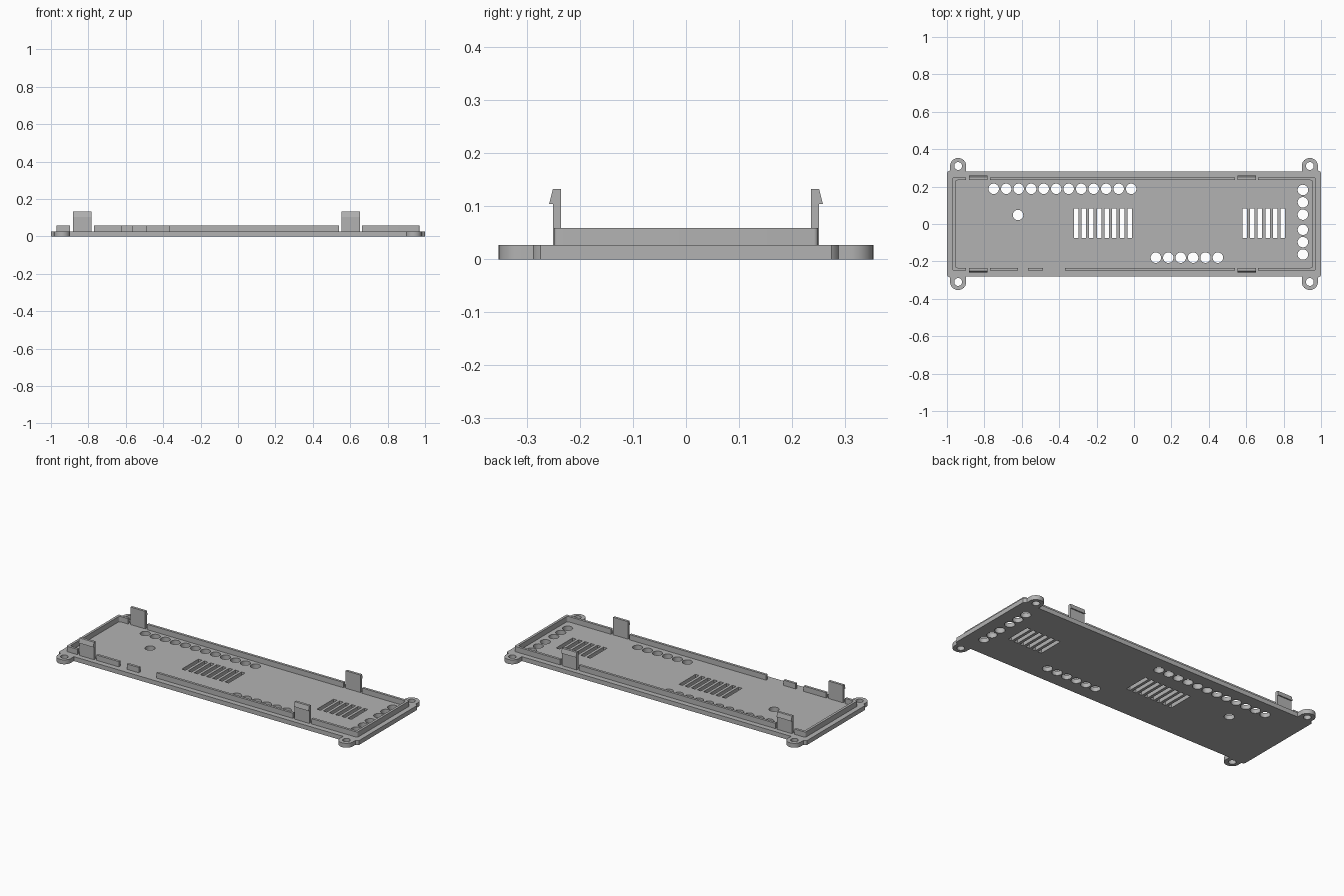
import bpy, bmesh, math

cube = bpy.data.objects.get("Cube")
if cube:
    bpy.data.objects.remove(cube, do_unlink=True)

grey = bpy.data.materials.new("plastic grey")
grey.use_nodes = True
colour = (0.45, 0.45, 0.45, 1)
grey.diffuse_color = colour
grey.node_tree.nodes["Principled BSDF"].inputs["Base Color"].default_value = colour

PLATE_TOP, RAIL_TOP = 0.0265, 0.0585
RAIL_OUT, RAIL_IN = 0.249, 0.234


def finish(name, mesh):
    """Weld the mesh, tidy its normals and add it to the scene."""
    bm = bmesh.new()
    bm.from_mesh(mesh)
    bmesh.ops.remove_doubles(bm, verts=bm.verts, dist=1e-5)
    bmesh.ops.recalc_face_normals(bm, faces=bm.faces)
    bm.to_mesh(mesh)
    bm.free()
    mesh.materials.clear()
    mesh.materials.append(grey)
    obj = bpy.data.objects.new(name, mesh)
    bpy.context.collection.objects.link(obj)
    bpy.ops.object.select_all(action="DESELECT")
    obj.select_set(True)
    bpy.context.view_layer.objects.active = obj
    bpy.ops.object.shade_smooth_by_angle(angle=math.radians(30))
    return obj


def prism(name, loops, z0, z1):
    """Extrude a flat outline (first loop) with holes (other loops)."""
    curve = bpy.data.curves.new(name, "CURVE")
    curve.dimensions, curve.fill_mode = "2D", "BOTH"
    curve.extrude = (z1 - z0) / 2
    for loop in loops:
        spline = curve.splines.new("POLY")
        spline.points.add(len(loop) - 1)
        for point, (x, y) in zip(spline.points, loop):
            point.co = (x, y, 0, 1)
        spline.use_cyclic_u = True
    temp = bpy.data.objects.new(name + " outline", curve)
    bpy.context.collection.objects.link(temp)
    bpy.context.view_layer.update()
    graph = bpy.context.evaluated_depsgraph_get()
    mesh = bpy.data.meshes.new_from_object(temp.evaluated_get(graph))
    bpy.data.objects.remove(temp, do_unlink=True)
    for v in mesh.vertices:
        v.co.z += (z0 + z1) / 2
    return finish(name, mesh)


def arc(x, y, r, a0, a1, n):
    angles = [math.radians(a0 + (a1 - a0) * i / n) for i in range(n + 1)]
    return [(x + r * math.cos(a), y + r * math.sin(a)) for a in angles]


def circle(x, y, r):
    return arc(x, y, r, 0, 360, 32)[:-1]


def rect(x0, x1, y0, y1):
    return [(x0, y0), (x1, y0), (x1, y1), (x0, y1)]


# Plate outline: one corner with its screw ear, mirrored to all four
EAR_X, EAR_Y, EAR_R = 0.94, 0.31, 0.043
corner = ([(1, 0.274), (0.995, 0.281), (EAR_X + EAR_R, 0.287)]
          + arc(EAR_X, EAR_Y, EAR_R, 0, 180, 20)
          + [(EAR_X - EAR_R, 0.281)])
outline = []
for sx, sy in ((1, 1), (-1, 1), (-1, -1), (1, -1)):
    part = [(sx * x, sy * y) for x, y in corner]
    outline += part if sx * sy > 0 else part[::-1]

# Round holes: screw holes, three rows and one single hole
holes = [circle(sx * EAR_X, sy * EAR_Y, 0.021) for sx in (-1, 1) for sy in (-1, 1)]
spots = [(-0.75 + 0.0668 * i, 0.188) for i in range(12)]
spots += [(0.117 + 0.0663 * i, -0.18) for i in range(6)]
spots += [(0.903, y + 0.066 * i) for y in (-0.163, 0.05) for i in range(3)]
spots.append((-0.62, 0.048))
holes += [circle(x, y, 0.028) for x, y in spots]

# Vent slots
for start, count in ((-0.31, 8), (0.591, 6)):
    for i in range(count):
        x = start + 0.0411 * i
        holes.append(rect(x - 0.012, x + 0.012, -0.075, 0.082))

prism("base_plate", [outline] + holes, 0, PLATE_TOP)


# U-shaped rails round both ends
def end_rail(name, side, start):
    def path(x, y, r):
        return ([(start, -y)] + arc(x - r, r - y, r, -90, 0, 6)
                + arc(x - r, y - r, r, 0, 90, 6) + [(start, y)])
    loop = path(0.97, RAIL_OUT, 0.008) + path(0.955, RAIL_IN, 0.012)[::-1]
    prism(name, [[(side * x, y) for x, y in loop]], PLATE_TOP, RAIL_TOP)


end_rail("left_end_rail", 1, 0.664)
end_rail("right_end_rail", -1, 0.897)

# Straight rails
prism("back_rail", [rect(-0.77, 0.54, RAIL_IN, RAIL_OUT)], PLATE_TOP, RAIL_TOP)
for i, (x0, x1) in enumerate(((-0.77, -0.62), (-0.567, -0.487), (-0.37, 0.54))):
    prism(f"front_rail_{i + 1}", [rect(x0, x1, -RAIL_OUT, -RAIL_IN)],
          PLATE_TOP, RAIL_TOP)

# Snap clips with a barbed tip facing outwards
profile = [(0.236, PLATE_TOP), (0.251, PLATE_TOP), (0.251, 0.104),
           (0.258, 0.104), (0.251, 0.132), (0.236, 0.132)]
for x0, end in ((-0.882, "right"), (0.553, "left")):
    for side, face in ((-1, "front"), (1, "back")):
        bm = bmesh.new()
        base = bm.faces.new([bm.verts.new((x0, side * y, z)) for y, z in profile])
        grown = bmesh.ops.extrude_face_region(bm, geom=[base])["geom"]
        bmesh.ops.translate(bm, vec=(0.098, 0, 0),
                            verts=[g for g in grown if isinstance(g, bmesh.types.BMVert)])
        mesh = bpy.data.meshes.new("clip")
        bm.to_mesh(mesh)
        bm.free()
        finish(f"{face}_{end}_clip", mesh)
